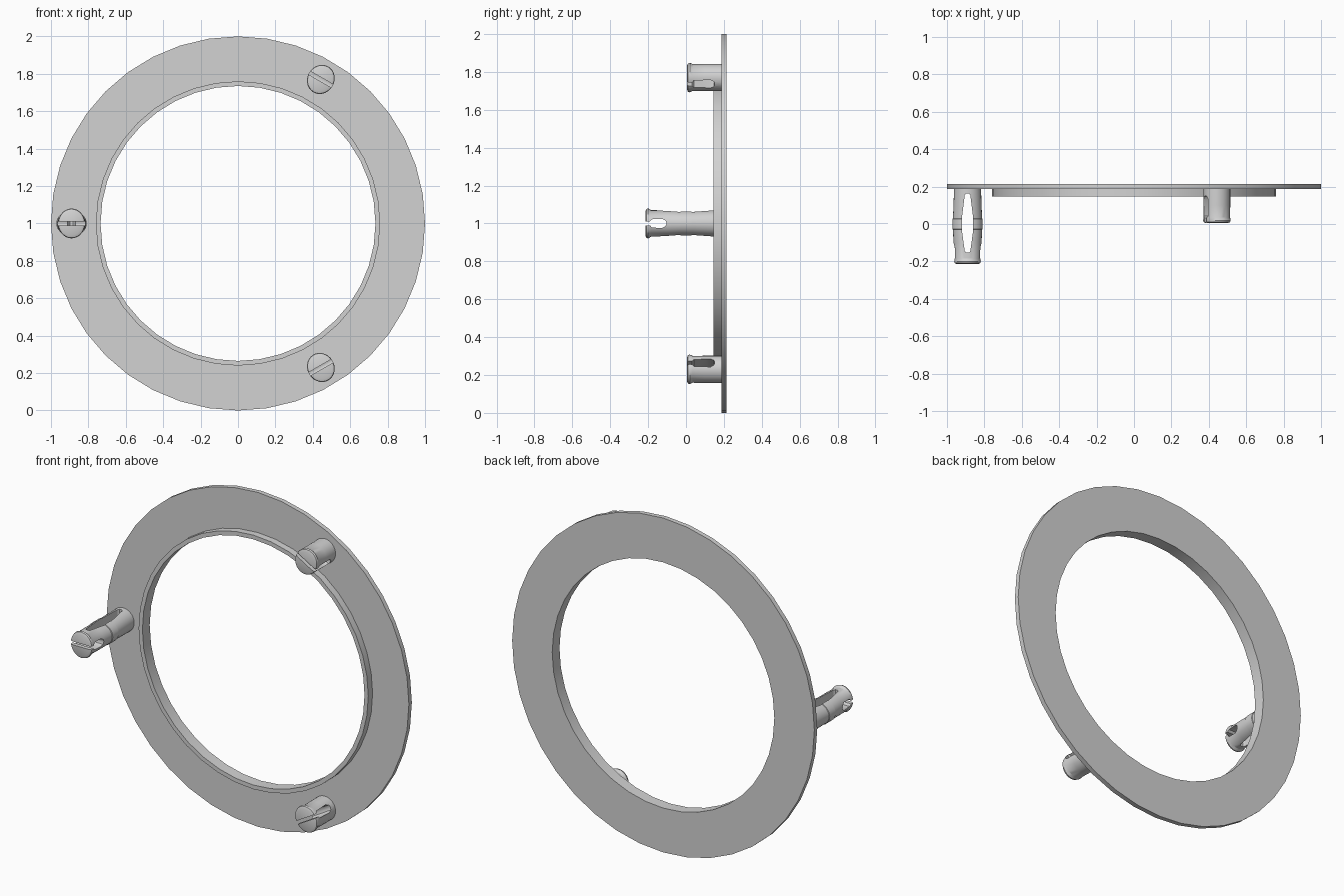
import bpy, bmesh, math
from mathutils import Matrix

if "Cube" in bpy.data.objects:
    bpy.data.objects.remove(bpy.data.objects["Cube"])

grey = bpy.data.materials.new("plain grey")
grey.diffuse_color = (0.65, 0.65, 0.65, 1)
grey.use_nodes = True
grey.node_tree.nodes["Principled BSDF"].inputs["Base Color"].default_value = grey.diffuse_color


def make_object(name, bm):
    bmesh.ops.recalc_face_normals(bm, faces=bm.faces)
    mesh = bpy.data.meshes.new(name)
    bm.to_mesh(mesh)
    bm.free()
    mesh.materials.append(grey)
    ob = bpy.data.objects.new(name, mesh)
    bpy.context.collection.objects.link(ob)
    return ob


def activate(ob):
    bpy.ops.object.select_all(action='DESELECT')
    ob.select_set(True)
    bpy.context.view_layer.objects.active = ob


def lathe(name, profile, sides, closed, squash=lambda y: (1, 1)):
    """Spin (radius, y) points round the y axis; squash scales x and z along y."""
    bm = bmesh.new()
    rings = []
    for r, y in profile:
        sx, sz = squash(y)
        rings.append([bm.verts.new((r * sx * math.cos(2 * math.pi * i / sides), y,
                                    r * sz * math.sin(2 * math.pi * i / sides)))
                      for i in range(sides)])
    pairs = list(zip(rings, rings[1:]))
    if closed:
        pairs.append((rings[-1], rings[0]))
    else:
        bm.faces.new(rings[0])
        bm.faces.new(rings[-1])
    for a, b in pairs:
        for i in range(sides):
            j = (i + 1) % sides
            bm.faces.new((a[i], a[j], b[j], b[i]))
    return make_object(name, bm)


def cut_slot(target, half, along_x):
    """Cut a mirrored (half width, y) outline right through, along x or z."""
    outline = half + [(-w, y) for w, y in reversed(half)]
    bm = bmesh.new()
    ends = []
    for d in (-0.2, 0.2):
        ends.append([bm.verts.new((d, y, w) if along_x else (w, y, d)) for w, y in outline])
    bm.faces.new(ends[0])
    bm.faces.new(ends[1])
    n = len(outline)
    for i in range(n):
        j = (i + 1) % n
        bm.faces.new((ends[0][i], ends[0][j], ends[1][j], ends[1][i]))
    cutter = make_object("slot_cutter", bm)
    cutter.hide_render = True
    mod = target.modifiers.new("slot", 'BOOLEAN')
    mod.operation, mod.solver, mod.object = 'DIFFERENCE', 'EXACT', cutter
    activate(target)
    bpy.ops.object.modifier_apply(modifier=mod.name)
    bpy.data.objects.remove(cutter)


def finish(ob, x, z, turn=0):
    ob.data.transform(Matrix.Translation((x, 0, z)) @ Matrix.Rotation(turn, 4, 'Y'))
    activate(ob)
    bpy.ops.object.shade_smooth_by_angle(angle=math.radians(30))


# Flat ring with a raised lip round the opening
ring = lathe("ring_plate", [(0.735, 0.146), (0.76, 0.146), (0.76, 0.187),
                            (1, 0.187), (1, 0.215), (0.735, 0.215)], 40, True)
finish(ring, 0, 1)


# Long split pin, widest across x at its middle, with a spread tip
def bulge(y):
    if y < -0.19:
        return 0.95, 1.05
    b = max(0, 1 - abs(y) / 0.17)
    return 1 + 0.1 * b, 1 - 0.1 * b


long_pin = lathe("long_pin", [(0.072, 0.195), (0.072, 0.1), (0.072, 0.03), (0.075, 0.028),
                              (0.075, -0.028), (0.072, -0.03), (0.072, -0.1), (0.07, -0.185),
                              (0.076, -0.2), (0.073, -0.209), (0.06, -0.215)], 28, False, bulge)
cut_slot(long_pin, [(0.01, -0.3), (0.01, -0.19), (0.022, -0.18),
                    (0.024, -0.125), (0.015, -0.108), (0.005, -0.104)], True)
cut_slot(long_pin, [(0.008, -0.153), (0.015, -0.145), (0.03, -0.035),
                    (0.03, 0.035), (0.015, 0.155), (0.008, 0.163)], False)
finish(long_pin, -0.89, 1)


# Two short split pins, slots tangent to the ring
def spread(y):
    return (0.95, 1.05) if y < 0.03 else (1, 1)


for name, side in (("upper_short_pin", 1), ("lower_short_pin", -1)):
    pin = lathe(name, [(0.072, 0.195), (0.072, 0.1), (0.071, 0.035),
                       (0.076, 0.02), (0.073, 0.01), (0.06, 0.005)], 28, False, spread)
    cut_slot(pin, [(0.01, -0.1), (0.01, 0.032), (0.021, 0.042),
                   (0.024, 0.13), (0.015, 0.147), (0.005, 0.151)], True)
    finish(pin, 0.443, 1 + side * 0.77, side * math.radians(30))
